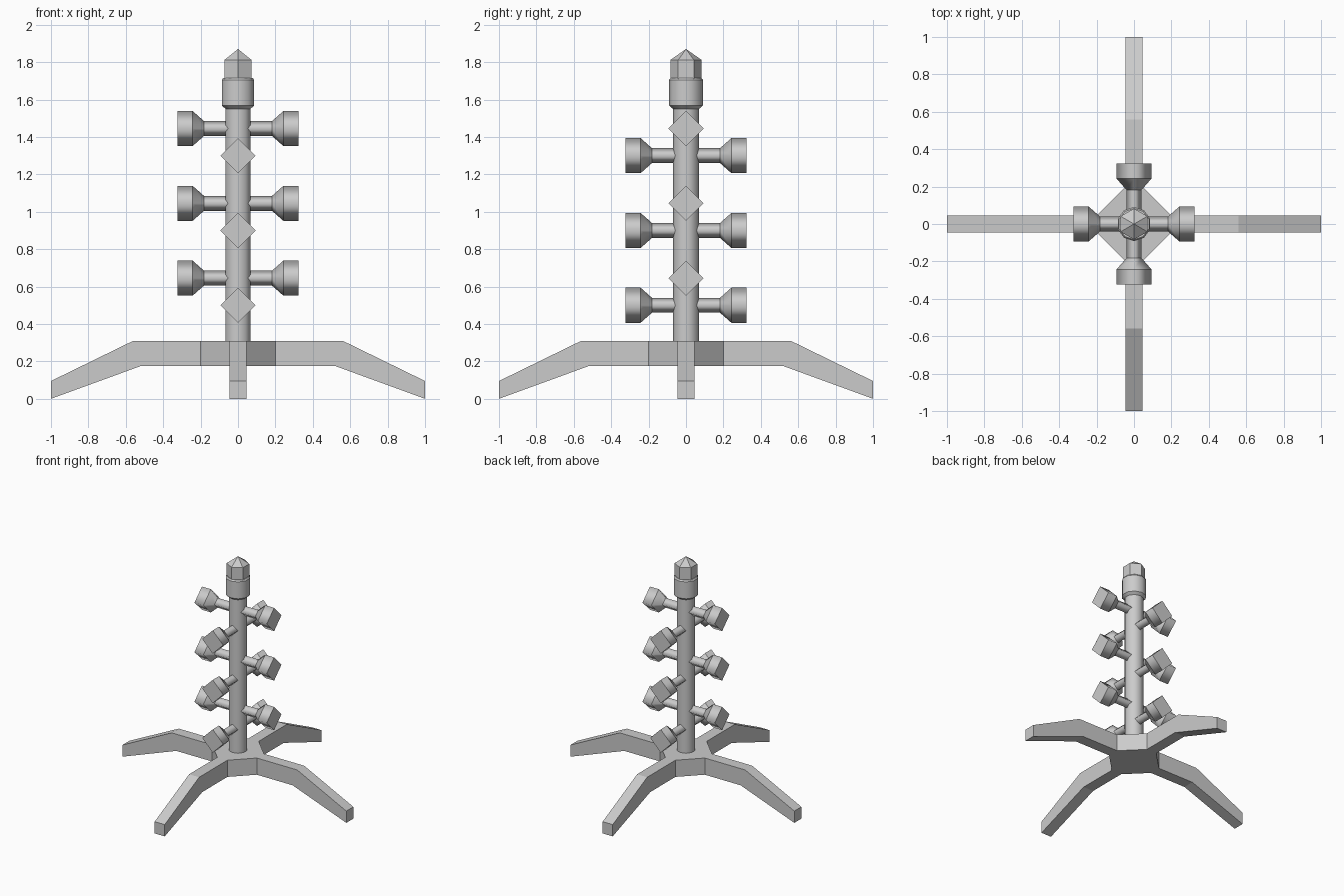
import bpy, bmesh
from math import pi, cos, sin
from mathutils import Matrix, Vector

if "Cube" in bpy.data.objects:
    bpy.data.objects.remove(bpy.data.objects["Cube"])


def finish(name, bm):
    bmesh.ops.recalc_face_normals(bm, faces=bm.faces[:])
    mesh = bpy.data.meshes.new(name)
    bm.to_mesh(mesh)
    bm.free()
    obj = bpy.data.objects.new(name, mesh)
    bpy.context.collection.objects.link(obj)
    return obj


def turned(name, profile, sides, smooth=True, matrix=Matrix()):
    """Stack of polygon rings (radius, height) with capped ends; rings stay sharp."""
    bm = bmesh.new()
    rings = []
    for r, z in profile:
        n = 1 if r == 0 else sides
        rings.append([bm.verts.new((r * cos(pi / 2 + 2 * pi * k / sides),
                                    r * sin(pi / 2 + 2 * pi * k / sides), z))
                      for k in range(n)])
    for a, b in zip(rings, rings[1:]):
        for k in range(sides):
            j = (k + 1) % sides
            quad = [a[k], a[j], b[j], b[k]] if len(b) > 1 else [a[k], a[j], b[0]]
            bm.faces.new(quad).smooth = smooth
    for ring in (rings[0], rings[-1]):
        if len(ring) > 1:
            bm.faces.new(ring)
    for e in bm.edges:
        if abs(e.verts[0].co.z - e.verts[1].co.z) < 1e-6:
            e.smooth = False
    bm.transform(matrix)
    return finish(name, bm)


# Base: octagonal hub with four bent legs extruded from its narrow sides
bm = bmesh.new()
W, R, LOW, TOP = 0.045, 0.2, 0.175, 0.31
outline = [(R, -W), (R, W), (W, R), (-W, R), (-R, W), (-R, -W), (-W, -R), (W, -R)]
lower = [bm.verts.new((x, y, LOW)) for x, y in outline]
upper = [bm.verts.new((x, y, TOP)) for x, y in outline]
bm.faces.new(lower)
bm.faces.new(upper)
sides = [bm.faces.new((lower[i], lower[(i + 1) % 8], upper[(i + 1) % 8], upper[i]))
         for i in range(8)]
for i, face in enumerate(sides[::2]):
    out = Vector((round(cos(i * pi / 2)), round(sin(i * pi / 2)), 0))
    # (bottom distance, bottom z, top distance, top z)
    for bd, bz, td, tz in ((0.52, LOW, 0.56, TOP), (1.0, 0.0, 1.0, 0.095)):
        mid = face.calc_center_median().z
        face = bmesh.ops.extrude_discrete_faces(bm, faces=[face])["faces"][0]
        for v in face.verts:
            d, z = (td, tz) if v.co.z > mid else (bd, bz)
            v.co += out * (d - v.co.dot(out))
            v.co.z = z
finish("base_legs", bm)

# Central post, collar and pointed finial
turned("post", [(0.07, 0.30), (0.07, 1.57)], 10)
turned("collar", [(0.07, 1.55), (0.091, 1.568), (0.091, 1.704), (0.083, 1.715)], 10)
turned("finial", [(0.083, 1.705), (0.083, 1.812), (0, 1.87)], 6, smooth=False)

# Pegs with flared square heads, alternating between the two axes
PEG = [(0.04, 0.04), (0.04, 0.182), (0.094, 0.243), (0.094, 0.323)]
for level in range(3):
    for k in range(4):
        z = (0.645 if k % 2 == 0 else 0.5) + 0.4 * level
        m = (Matrix.Translation((0, 0, z)) @ Matrix.Rotation(k * pi / 2, 4, 'Z')
             @ Matrix.Rotation(pi / 2, 4, 'Y'))
        turned(f"peg_{level + 1}_{k + 1}", PEG, 4, matrix=m)
